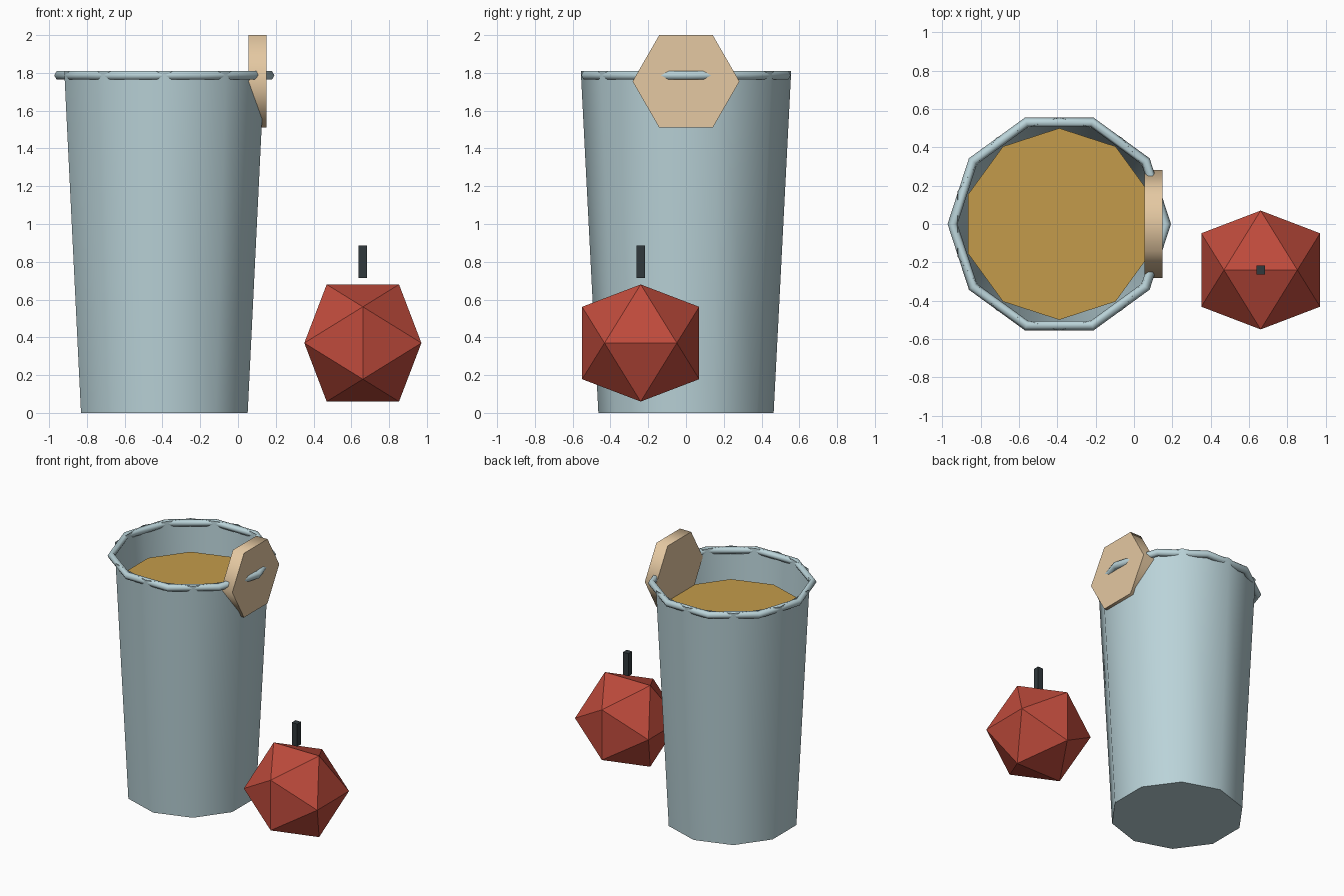
import bpy, bmesh
from math import pi, radians

if "Cube" in bpy.data.objects:
    bpy.data.objects.remove(bpy.data.objects["Cube"])

GX = -0.39  # glass axis


def finish(obj, name, color, smooth_angle=None):
    obj.name = name
    mat = bpy.data.materials.new(name + "_mat")
    mat.diffuse_color = (*color, 1)
    mat.use_nodes = True
    mat.node_tree.nodes["Principled BSDF"].inputs["Base Color"].default_value = mat.diffuse_color
    obj.data.materials.append(mat)
    if smooth_angle:
        bpy.ops.object.select_all(action='DESELECT')
        obj.select_set(True)
        bpy.context.view_layer.objects.active = obj
        bpy.ops.object.shade_smooth_by_angle(angle=radians(smooth_angle))
    return obj


def cone(name, color, sides, r1, r2, z1, z2, open_top=False, smooth=50):
    bpy.ops.mesh.primitive_cone_add(vertices=sides, radius1=r1, radius2=r2,
                                    depth=z2 - z1, location=(GX, 0, (z1 + z2) / 2))
    obj = bpy.context.object
    if open_top:
        bm = bmesh.new()
        bm.from_mesh(obj.data)
        bm.faces.ensure_lookup_table()
        top = max(bm.faces, key=lambda f: f.calc_center_median().z)
        bmesh.ops.delete(bm, geom=[top], context='FACES_ONLY')
        bm.to_mesh(obj.data)
        bm.free()
    return finish(obj, name, color, smooth)


glass_color = (0.49, 0.65, 0.69)

# Tapered ten-sided glass, open at the top, and the drink inside
cone("glass", glass_color, 10, 0.464, 0.557, 0.0, 1.81, open_top=True)
cone("drink", (0.55, 0.33, 0.07), 10, 0.42, 0.50, 0.05, 1.58)

# Rim ring, its corners over the middles of the glass sides
bpy.ops.mesh.primitive_torus_add(major_segments=10, minor_segments=6, major_radius=0.557,
                                 minor_radius=0.026, location=(GX, 0, 1.787))
finish(bpy.context.object, "rim", glass_color, 65)

# Six-sided fruit slice sitting on the rim
bpy.ops.mesh.primitive_cylinder_add(vertices=6, radius=0.283, depth=0.094,
                                    location=(0.103, 0, 1.755), rotation=(0, pi / 2, 0))
finish(bpy.context.object, "fruit_slice", (0.78, 0.58, 0.36), 65)

# Cherry: icosahedron from three crossed golden rectangles
bm = bmesh.new()
a, b = 0.1915, 0.31
for s in (-a, a):
    for t in (-b, b):
        for v in ((s, 0, t), (t, s, 0), (0, t, s)):
            bm.verts.new(v)
bmesh.ops.convex_hull(bm, input=bm.verts)
bmesh.ops.recalc_face_normals(bm, faces=bm.faces)
mesh = bpy.data.meshes.new("cherry")
bm.to_mesh(mesh)
bm.free()
cherry = bpy.data.objects.new("cherry", mesh)
cherry.location = (0.661, -0.24, 0.37)
bpy.context.collection.objects.link(cherry)
finish(cherry, "cherry", (0.52, 0.07, 0.045))

# Cherry stem
bpy.ops.mesh.primitive_cube_add(size=1, location=(0.661, -0.24, 0.80))
stem = bpy.context.object
stem.scale = (0.046, 0.046, 0.172)
finish(stem, "stem", (0.03, 0.04, 0.045))
